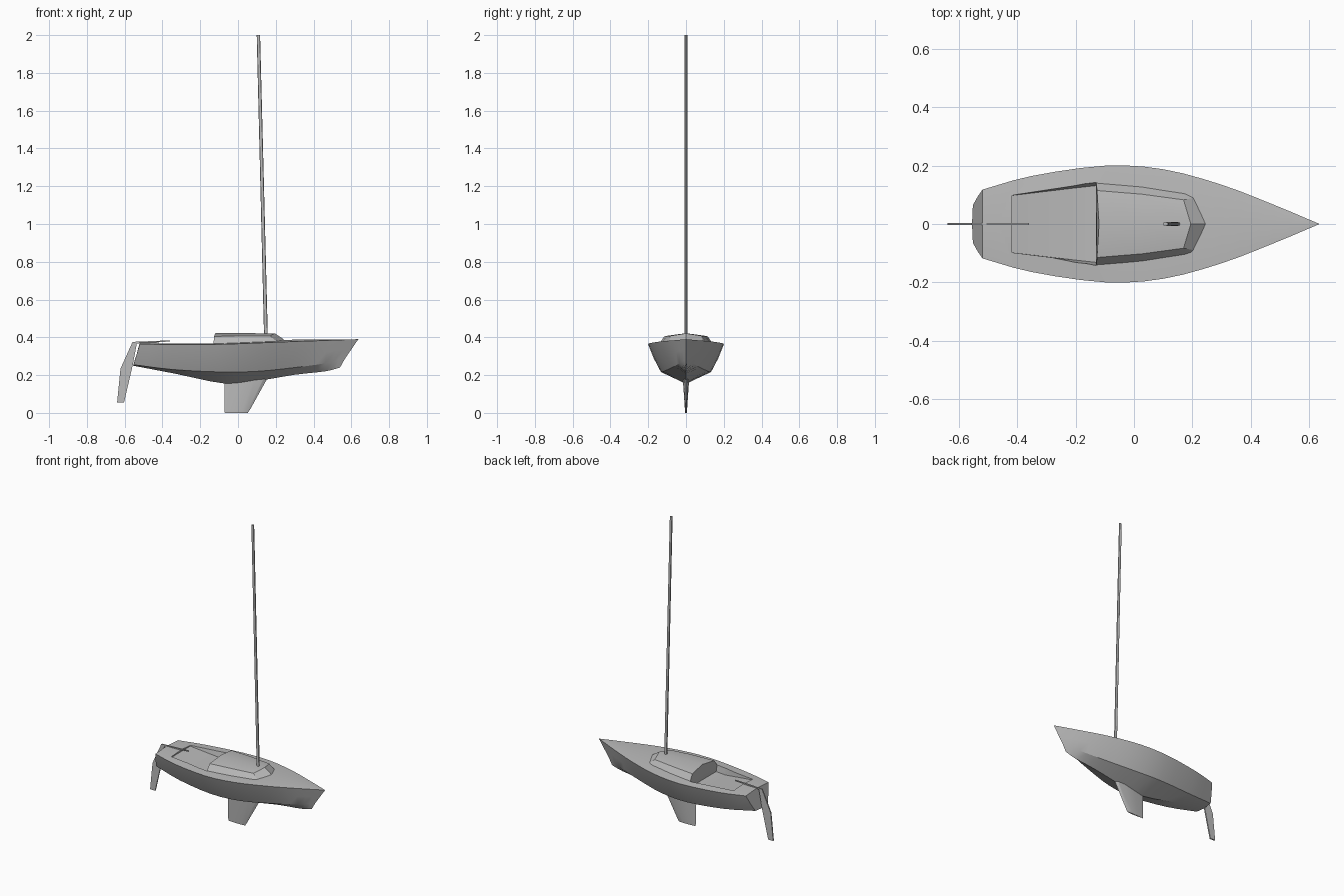
import bpy
import bmesh
import math
from mathutils import Vector

cube = bpy.data.objects.get("Cube")
if cube:
    bpy.data.objects.remove(cube, do_unlink=True)

GREY = (0.5, 0.5, 0.5, 1)
paint = bpy.data.materials.new("plain_grey")
paint.use_nodes = True
paint.diffuse_color = GREY
paint.node_tree.nodes["Principled BSDF"].inputs["Base Color"].default_value = GREY


def loft(name, rings, cap_start=True, cap_end=True):
    """Join closed rings of points into a skinned object."""
    bm = bmesh.new()
    rows = [[bm.verts.new(point) for point in ring] for ring in rings]
    for a, b in zip(rows, rows[1:]):
        for i in range(len(a)):
            j = (i + 1) % len(a)
            bm.faces.new((a[i], a[j], b[j], b[i]))
    if cap_start:
        bm.faces.new(rows[0])
    if cap_end:
        bm.faces.new(rows[-1])
    bmesh.ops.remove_doubles(bm, verts=bm.verts, dist=0.0002)
    bmesh.ops.dissolve_degenerate(bm, edges=bm.edges, dist=0.0001)
    bmesh.ops.recalc_face_normals(bm, faces=bm.faces)
    mesh = bpy.data.meshes.new(name)
    bm.to_mesh(mesh)
    bm.free()
    mesh.materials.append(paint)
    obj = bpy.data.objects.new(name, mesh)
    bpy.context.collection.objects.link(obj)
    return obj


def prism(name, profile, half):
    """Extrude a side profile of (x, z) points across the centre line."""
    return loft(name, [[(x, side * half, z) for x, z in profile] for side in (-1, 1)])


def resample(points, per_span=3):
    """Smooth curve through the points."""
    pts = [Vector(p) for p in points]
    pts = [2 * pts[0] - pts[1]] + pts + [2 * pts[-1] - pts[-2]]
    out = []
    for a, b, c, d in zip(pts, pts[1:], pts[2:], pts[3:]):
        for k in range(per_span):
            t = k / per_span
            out.append(0.5 * (2 * b + (c - a) * t + (2 * a - 5 * b + 4 * c - d) * t ** 2
                              + (3 * b - a - 3 * c + d) * t ** 3))
    return out + [pts[-2]]


def mirrored(point):
    return Vector((point[0], -point[1], point[2]))


def ellipse(x, z, rx, ry, count=10):
    angles = [math.tau * i / count for i in range(count)]
    return [(x + rx * math.cos(a), ry * math.sin(a), z) for a in angles]


def foil(x_back, x_front, z, half):
    """Keel section: sharp trailing edge, fuller towards the front."""
    shape = ((0, 0), (0.35, 0.75), (0.7, 1), (0.92, 0.6), (1, 0))
    side = [Vector((x_back + (x_front - x_back) * u, half * v, z)) for u, v in shape]
    return side + [mirrored(p) for p in side[-2:0:-1]]


# Hull: sheer, chine and keel lines, skinned with a cambered deck
sheer = resample([(-.52, .118, .365), (-.35, .165, .362), (-.1, .2, .363), (.1, .188, .37),
                  (.3, .135, .378), (.48, .066, .384), (.637, 0, .39)])
chine = resample([(-.553, .065, .255), (-.35, .105, .23), (-.1, .133, .217), (.1, .118, .22),
                  (.3, .075, .24), (.46, .035, .262), (.565, 0, .285)])
keel_line = resample([(-.556, 0, .25), (-.33, 0, .207), (-.06, 0, .154), (.12, 0, .172),
                      (.3, 0, .202), (.46, 0, .22), (.54, 0, .24)])
sections = []
for top, low, bottom in zip(sheer, chine, keel_line):
    crown = Vector((top.x, 0, top.z + 0.07 * top.y))
    middle = (top + low) / 2
    middle.y *= 1.03
    side = [top, middle, low]
    sections.append([crown] + side + [bottom] + [mirrored(p) for p in reversed(side)])
hull = loft("hull", sections, cap_end=False)

# Cockpit well: floor slopes down from the aft deck, sides flare outwards
well = []
for x, floor, low, high in ((-.418, .361, .098, .1), (-.2, .326, .124, .145),
                            (-.128, .326, .132, .16)):
    well.append([(x, -low, floor), (x, low, floor), (x, high, .43), (x, -high, .43)])
cutter = loft("cockpit_cutter", well)
cutter.hide_render = True
cut = hull.modifiers.new("cockpit", "BOOLEAN")
cut.operation = "DIFFERENCE"
cut.solver = "EXACT"
cut.object = cutter
bpy.context.view_layer.objects.active = hull
bpy.ops.object.modifier_apply(modifier=cut.name)
bpy.data.objects.remove(cutter, do_unlink=True)

# Cabin: cambered roof, sloping sides and wedge front
cabin_rings = []
for base, shoulder, ridge in (((-.13, .148, .355), (-.127, .115, .405), (-.12, 0, .422)),
                              ((.03, .135, .36), (.03, .102, .408), (.03, 0, .422)),
                              ((.175, .113, .365), (.17, .083, .408), (.195, 0, .421)),
                              ((.203, .1, .372), (.206, .09, .377), (.245, 0, .388))):
    half = [Vector(base), Vector(shoulder)]
    cabin_rings.append(half + [Vector(ridge)] + [mirrored(p) for p in reversed(half)])
cabin = loft("cabin", cabin_rings)

# Fin keel, rudder, tiller and raked mast
keel = loft("fin_keel", [foil(-.07, .052, 0, .004), foil(-.072, .065, .02, .006),
                         foil(-.072, .155, .182, .017)])
rudder = prism("rudder", [(-.558, .376), (-.535, .37), (-.558, .25), (-.603, .056),
                          (-.64, .056), (-.622, .235)], .004)
tiller = prism("tiller", [(-.558, .376), (-.535, .368), (-.36, .378), (-.36, .384)], .004)
mast = loft("mast", [ellipse(.148, .4, .01, .008), ellipse(.108, 2, .009, .007)])

# Smooth shading with crisp edges
bpy.ops.object.select_all(action="DESELECT")
for obj in (hull, cabin, keel, rudder, tiller, mast):
    obj.select_set(True)
bpy.context.view_layer.objects.active = hull
bpy.ops.object.shade_smooth_by_angle(angle=math.radians(20))
